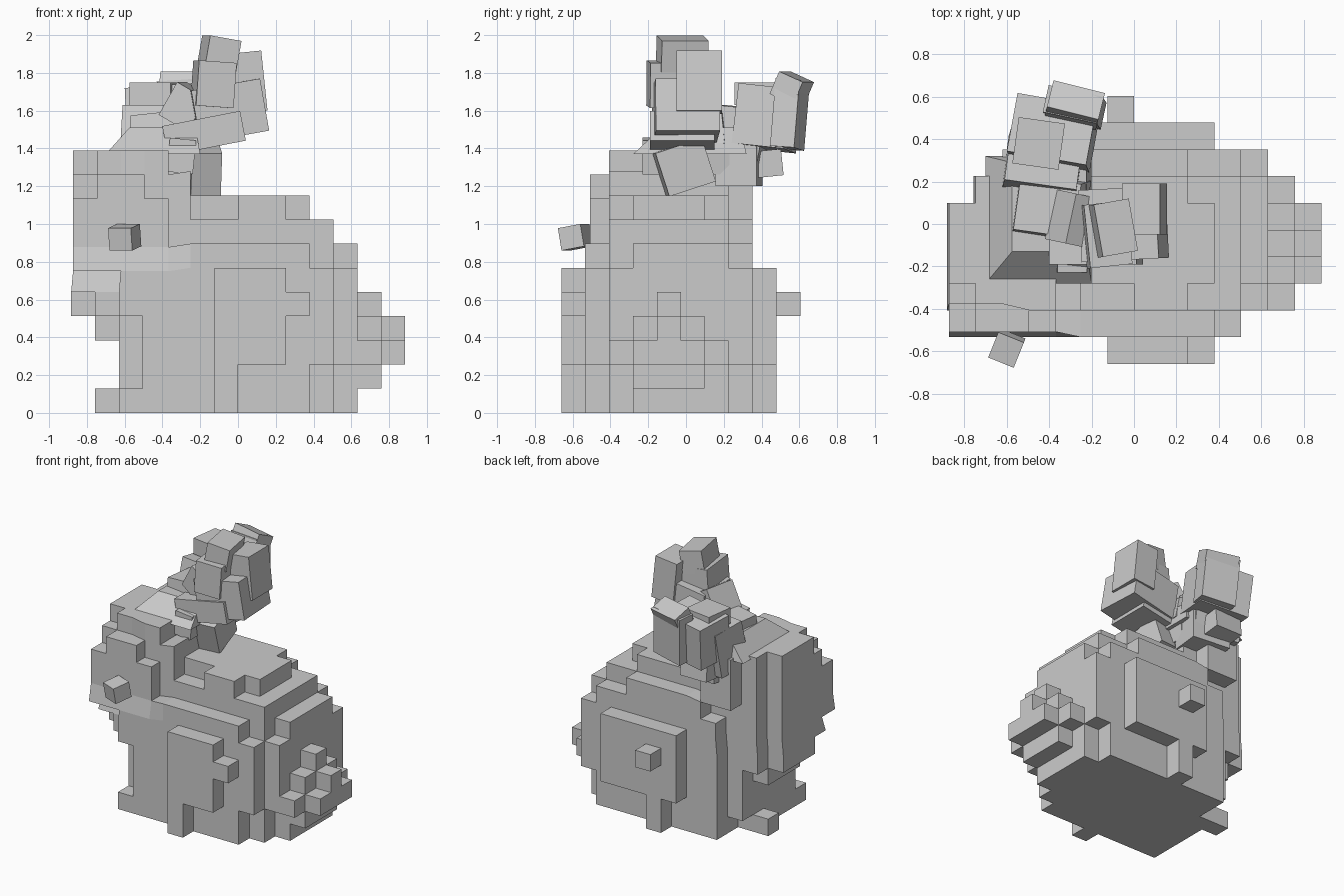
import bpy, bmesh
from itertools import product
from math import radians
from mathutils import Vector, Euler

cube = bpy.data.objects.get("Cube")
if cube:
    bpy.data.objects.remove(cube, do_unlink=True)

GREY = (0.6, 0.6, 0.6, 1)
mat = bpy.data.materials.new("plain grey")
mat.use_nodes = True
mat.diffuse_color = GREY
mat.node_tree.nodes["Principled BSDF"].inputs["Base Color"].default_value = GREY

STEP = Vector((0.1263, 0.1265, 0.128))
ORIGIN = Vector((-0.757, -0.66, 0))
cells = set()


def fill(x, y, z):
    """Fill a block of grid cells; each argument is a half-open range."""
    cells.update(product(range(*x), range(*y), range(*z)))


def finish(name, bm):
    bmesh.ops.recalc_face_normals(bm, faces=bm.faces)
    mesh = bpy.data.meshes.new(name)
    bm.to_mesh(mesh)
    bm.free()
    mesh.materials.append(mat)
    obj = bpy.data.objects.new(name, mesh)
    bpy.context.collection.objects.link(obj)
    return obj


def settle_head(p):
    """Draw the overhanging head in slightly at the front and the top."""
    if p.x < -0.3 and p.z > 0.72:
        if p.y < -0.45 and p.z > 0.8:
            p.y += 0.025
        elif -0.45 < p.y < -0.35 and p.x < -0.6:
            p.y += 0.03
        p.z -= 0.018
        p.x += 0.01
    return p


def stepped_mesh(name):
    """Outer skin of all filled cells."""
    bm = bmesh.new()
    for cell in cells:
        for axis, side in product(range(3), (0, 1)):
            near = list(cell)
            near[axis] += 2 * side - 1
            if tuple(near) in cells:
                continue
            corners = []
            for u, v in ((0, 0), (1, 0), (1, 1), (0, 1)):
                p = Vector(cell)
                p[axis] += side
                p[(axis + 1) % 3] += u
                p[(axis + 2) % 3] += v
                corners.append(bm.verts.new(settle_head(ORIGIN + p * STEP)))
            if not side:
                corners.reverse()
            bm.faces.new(corners)
    bmesh.ops.remove_doubles(bm, verts=bm.verts, dist=0.001)
    return finish(name, bm)


def chunks(name, parts):
    """Leaning blocks: centre, size, tilt in degrees, top scale, top shift."""
    bm = bmesh.new()
    for centre, size, tilt, taper, shift in parts:
        made = bmesh.ops.create_cube(bm, size=1)["verts"]
        turn = Euler([radians(a) for a in tilt]).to_matrix()
        for v in made:
            p = v.co * Vector(size)
            if p.z > 0:
                p = Vector((p.x * taper + shift[0], p.y * taper + shift[1], p.z))
            v.co = turn @ p + Vector(centre)
    return finish(name, bm)


# Torso: nested slabs, widest in the middle
fill((2, 9), (1, 8), (0, 7))
fill((9, 10), (1, 8), (2, 6))
fill((3, 10), (2, 8), (0, 7))
fill((3, 10), (2, 7), (7, 8))
fill((3, 8), (7, 8), (7, 8))
fill((10, 11), (2, 8), (2, 6))
fill((10, 11), (3, 7), (0, 7))

# Back of the torso
fill((6, 8), (2, 3), (8, 9))
fill((3, 9), (3, 6), (8, 9))
fill((3, 8), (6, 7), (8, 9))

# Thigh plates, feet and side knob
fill((5, 8), (0, 1), (2, 6))
fill((8, 9), (0, 1), (4, 5))
fill((5, 6), (0, 1), (0, 2))
fill((4, 9), (8, 9), (2, 6))
fill((5, 6), (8, 9), (0, 2))
fill((5, 6), (9, 10), (4, 5))

# Tail: a stepped half ball
fill((11, 12), (3, 6), (1, 4))
fill((11, 12), (2, 7), (2, 3))
fill((11, 12), (4, 5), (4, 5))
fill((12, 13), (3, 6), (2, 3))
fill((12, 13), (4, 5), (3, 4))

# Chest and front paws
fill((1, 3), (3, 6), (0, 8))
fill((1, 3), (2, 7), (1, 8))
fill((1, 2), (1, 3), (0, 1))
fill((1, 2), (1, 2), (4, 6))
fill((0, 1), (5, 6), (0, 1))

# Head: rounded at the muzzle, overhanging the chest
fill((0, 2), (3, 6), (3, 11))
fill((0, 2), (2, 7), (4, 11))
fill((-1, 0), (3, 6), (4, 11))
fill((-1, 0), (2, 6), (5, 10))
fill((-1, 2), (1, 2), (6, 9))
fill((0, 2), (1, 2), (9, 10))
fill((2, 3), (1, 2), (7, 9))
fill((1, 3), (2, 8), (8, 11))
fill((3, 4), (2, 7), (8, 10))
stepped_mesh("body")

FLAT = (0, 0)
chunks("nose_knob", [((-0.6, -0.585, 0.93), (0.13, 0.13, 0.12), (10, 0, -22), 1, FLAT)])

# Sloping crown that carries the ears
chunks("crown", [
    ((-0.45, 0.02, 1.44), (0.5, 0.6, 0.14), (0, 0, 0), 0.7, (0.05, 0.06)),
    ((-0.4, 0.08, 1.5), (0.34, 0.3, 0.18), (0, -6, -8), 0.85, FLAT),
    ((-0.18, -0.01, 1.3), (0.16, 0.26, 0.24), (18, 0, 6), 1, FLAT),
    ((-0.3, 0.0, 1.36), (0.14, 0.46, 0.18), (0, 6, 0), 1, FLAT),
])

# Ear leaning back
chunks("back_ear", [
    ((-0.38, 0.28, 1.32), (0.3, 0.22, 0.24), (0, 0, -6), 1, FLAT),
    ((-0.43, 0.27, 1.45), (0.36, 0.28, 0.34), (-6, 0, -8), 0.95, (0, 0.03)),
    ((-0.38, 0.43, 1.56), (0.38, 0.28, 0.32), (-6, -4, -10), 1, FLAT),
    ((-0.28, 0.55, 1.58), (0.26, 0.13, 0.36), (-4, -4, -12), 1, FLAT),
    ((-0.45, 0.38, 1.69), (0.22, 0.22, 0.12), (0, 0, -8), 1, FLAT),
    ((-0.28, 0.56, 1.72), (0.25, 0.14, 0.13), (-24, 0, -14), 1, FLAT),
    ((-0.42, 0.43, 1.32), (0.22, 0.16, 0.14), (6, 0, 0), 1, FLAT),
])

# Ear leaning sideways
chunks("side_ear", [
    ((-0.18, -0.02, 1.48), (0.42, 0.34, 0.16), (0, -11, 0), 1, FLAT),
    ((-0.05, 0.0, 1.6), (0.37, 0.34, 0.28), (0, -10, 3), 1, FLAT),
    ((-0.13, -0.05, 1.74), (0.2, 0.3, 0.24), (0, 4, 6), 1, FLAT),
    ((0.05, 0.07, 1.75), (0.18, 0.24, 0.32), (0, -6, 0), 1, FLAT),
    ((-0.1, -0.02, 1.9), (0.17, 0.25, 0.17), (0, 10, 10), 1, FLAT),
    ((-0.27, 0.02, 1.62), (0.18, 0.24, 0.2), (0, 30, -12), 1, FLAT),
])
